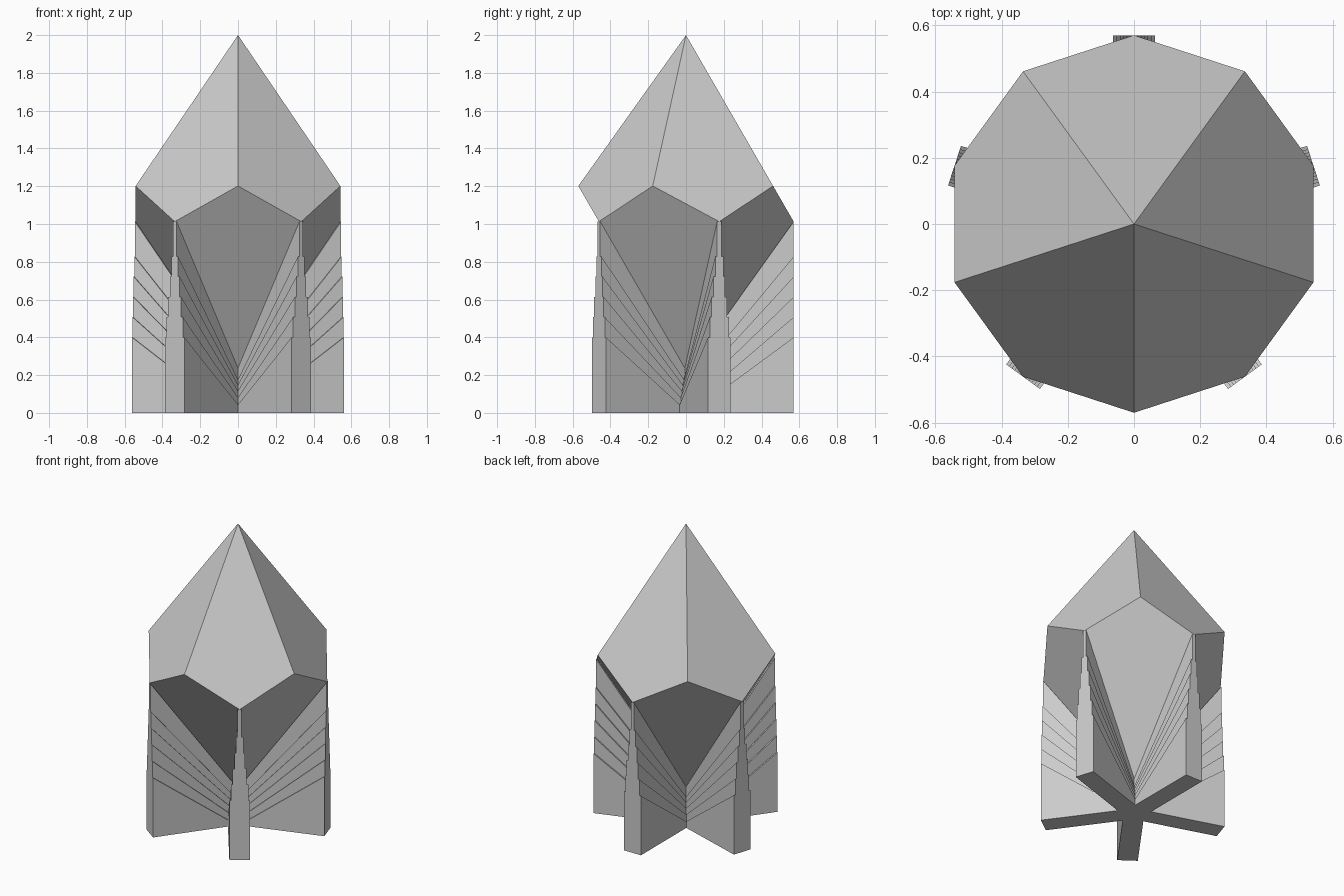
import bpy, bmesh
from math import sin, cos, radians
from mathutils import Matrix

cube = bpy.data.objects.get("Cube")
if cube:
    bpy.data.objects.remove(cube, do_unlink=True)

RADIUS = 0.57        # reach of the gem and of the fins
MID, HALF = 1.107, 0.893
ZIG = HALF * (1 - cos(radians(36))) / (1 + cos(radians(36)))  # keeps kites flat
SIDES = 5

grey = bpy.data.materials.new("plain_grey")
grey.use_nodes = True
colour = (0.6, 0.6, 0.6, 1)
grey.diffuse_color = colour
grey.node_tree.nodes["Principled BSDF"].inputs["Base Color"].default_value = colour


def finish(bm, name):
    bmesh.ops.recalc_face_normals(bm, faces=bm.faces)
    mesh = bpy.data.meshes.new(name)
    bm.to_mesh(mesh)
    bm.free()
    mesh.materials.append(grey)
    obj = bpy.data.objects.new(name, mesh)
    bpy.context.collection.objects.link(obj)
    return obj


# Ten-sided gem: five kites above, five below, joined along a zigzag belt
bm = bmesh.new()
top = bm.verts.new((0, 0, MID + HALF))
bottom = bm.verts.new((0, 0, MID - HALF))
belt = []
for i in range(2 * SIDES):
    a = radians(-90 + 36 * i)
    z = MID + (ZIG if i % 2 == 0 else -ZIG)
    belt.append(bm.verts.new((RADIUS * cos(a), RADIUS * sin(a), z)))
for i in range(2 * SIDES):
    tip = bottom if i % 2 == 0 else top
    bm.faces.new((tip, belt[i - 1], belt[i], belt[(i + 1) % (2 * SIDES)]))
finish(bm, "gem")


def add_slab(bm, profile, half_width):
    """Extrude a (radius, height) outline to both sides of the fin's plane."""
    left, right = ([bm.verts.new((r, s * half_width, z)) for r, z in profile]
                   for s in (1, -1))
    bm.faces.new(left)
    bm.faces.new(right[::-1])
    n = len(profile)
    for i in range(n):
        j = (i + 1) % n
        bm.faces.new((left[i], right[i], right[j], left[j]))


# Stand fins: sloping tiers that narrow step by step up to the gem's lower edges
# Each tier: height at the axis, height at the outer end
tiers = [(-0.02 + 0.04 * k, 0.4 + 0.107 * k) for k in range(5)]
tiers.append((MID - HALF, MID - ZIG))

for f in range(SIDES):
    bm = bmesh.new()
    start = -tiers[0][0] * RADIUS / (tiers[0][1] - tiers[0][0])
    for k, (inner, outer) in enumerate(tiers):
        if k == 0:
            profile = [(start, 0), (RADIUS, 0), (RADIUS, outer)]
        elif k == 1:
            profile = [(0, 0), (start, 0), (RADIUS, tiers[0][1]),
                       (RADIUS, outer), (0, inner)]
        else:
            low_in, low_out = tiers[k - 1]
            profile = [(0, low_in), (RADIUS, low_out), (RADIUS, outer), (0, inner)]
        add_slab(bm, profile, 0.063 - 0.0102 * k)
    bm.transform(Matrix.Rotation(radians(90 + 72 * f), 4, "Z"))
    finish(bm, f"stand_fin_{f + 1}")
